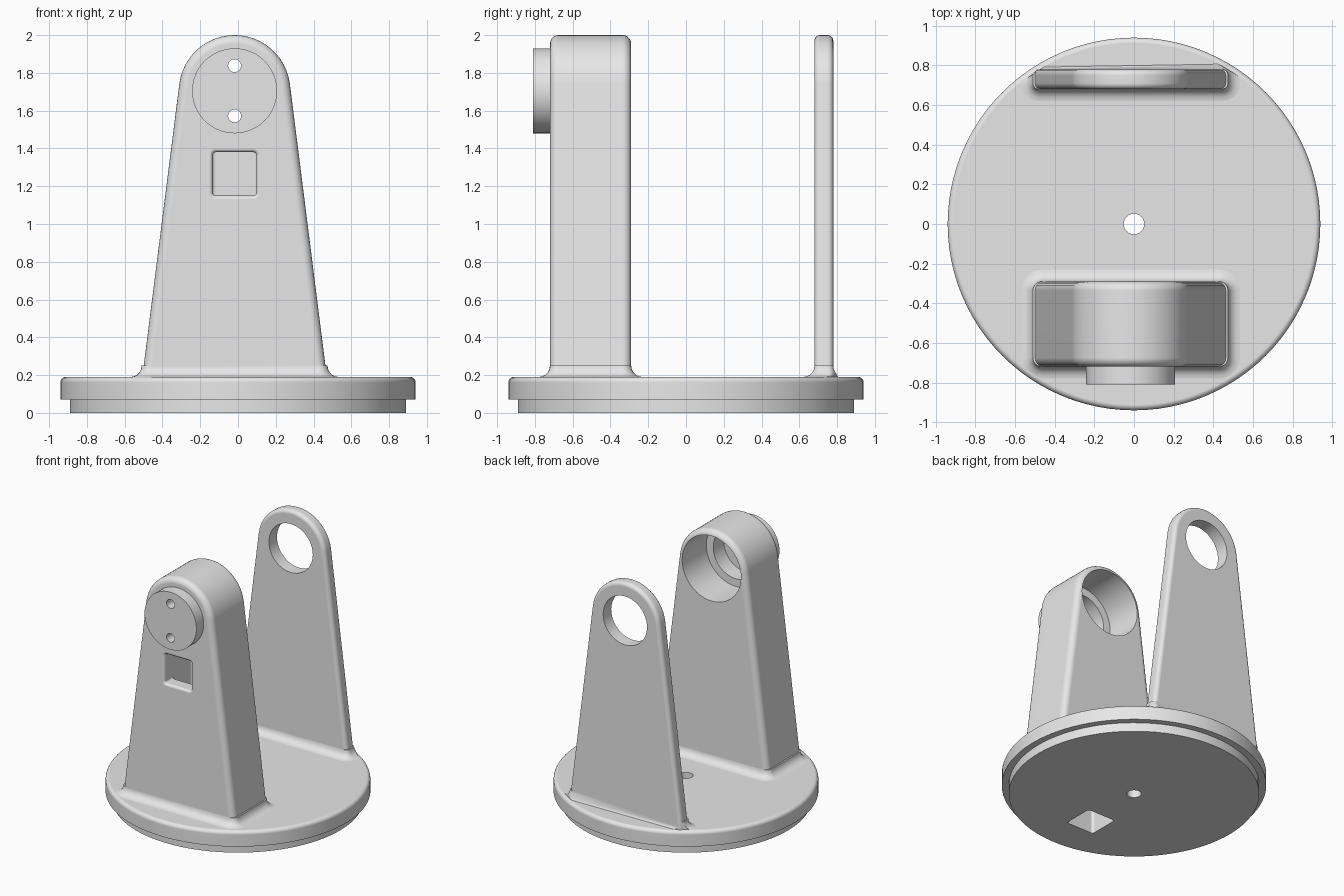
import bpy, bmesh
from math import sin, cos, pi, atan, hypot

cube = bpy.data.objects.get("Cube")
if cube:
    bpy.data.objects.remove(cube, do_unlink=True)

# Main dimensions
CX, CZ = -0.018, 1.705          # centre of the pivot axis
TOP_R, FOOT = 0.295, 0.50       # arched top radius, half width at the foot
DECK, FILLET = 0.19, 0.06       # top of the base, foot fillet radius
EDGE_STEPS = 5

grey = bpy.data.materials.new("plain_grey")
grey.use_nodes = True
grey.diffuse_color = (0.8, 0.8, 0.8, 1)
grey.node_tree.nodes["Principled BSDF"].inputs["Base Color"].default_value = (0.8, 0.8, 0.8, 1)


def loft(name, rings):
    """Closed solid through matching rings of 3D points."""
    bm = bmesh.new()
    loops = [[bm.verts.new(p) for p in ring] for ring in rings]
    n = len(loops[0])
    for a, b in zip(loops, loops[1:]):
        for i in range(n):
            j = (i + 1) % n
            bm.faces.new((a[i], a[j], b[j], b[i]))
    bm.faces.new(loops[0])
    bm.faces.new(loops[-1])
    bmesh.ops.recalc_face_normals(bm, faces=bm.faces)
    mesh = bpy.data.meshes.new(name)
    bm.to_mesh(mesh)
    bm.free()
    mesh.materials.append(grey)
    obj = bpy.data.objects.new(name, mesh)
    bpy.context.collection.objects.link(obj)
    return obj


def flat(points, z):
    return [(x, y, z) for x, y in points]


def upright(points, y):
    return [(x, y, z) for x, z in points]


def circle(cx, cy, r, n=48):
    return [(cx + r * cos(2 * pi * i / n), cy + r * sin(2 * pi * i / n)) for i in range(n)]


def rounded_rect(cx, cy, hx, hy, r, n=5):
    pts = []
    for k, (sx, sy) in enumerate(((1, 1), (-1, 1), (-1, -1), (1, -1))):
        for i in range(n + 1):
            a = (k + i / n) * pi / 2
            pts.append((cx + sx * (hx - r) + r * cos(a), cy + sy * (hy - r) + r * sin(a)))
    return pts


def outline(inset, n=24):
    """Tapered panel with an arched top, shrunk by inset."""
    r, foot = TOP_R - inset, FOOT - inset
    lean = atan((FOOT - TOP_R) / (CZ - DECK))
    arc = [lean + (pi - 2 * lean) * i / n for i in range(n + 1)]
    pts = [(CX + r * cos(a), CZ + r * sin(a)) for a in arc]
    return [(CX + foot, 0.1)] + pts + [(CX - foot, 0.1)]


def boolean(obj, other, operation):
    mod = obj.modifiers.new("cut", 'BOOLEAN')
    mod.operation, mod.object, mod.solver = operation, other, 'EXACT'
    dg = bpy.context.evaluated_depsgraph_get()
    dg.update()
    mesh = bpy.data.meshes.new_from_object(obj.evaluated_get(dg))
    obj.modifiers.clear()
    obj.data = mesh


def bar(name, cx, cz, r, y0, y1):
    return loft(name, [upright(circle(cx, cz, r), y) for y in (y0, y1)])


def support(name, y0, y1, edge):
    """Upright with rounded edges and a filleted foot."""
    steps = [i / EDGE_STEPS * pi / 2 for i in range(EDGE_STEPS + 1)]
    near = [upright(outline(edge * (1 - sin(t))), y0 + edge * (1 - cos(t))) for t in steps]
    far = [upright(outline(edge * (1 - sin(t))), y1 - edge * (1 - cos(t))) for t in reversed(steps)]
    body = loft(name, near + far)

    def foot_ring(grow, z):
        pts = rounded_rect(CX, (y0 + y1) / 2, FOOT - 0.008 + grow, (y1 - y0) / 2 + grow, edge + grow)
        limit = [min(1, 0.912 / hypot(x, y)) for x, y in pts]   # stay on the base
        return flat([(x * s, y * s) for (x, y), s in zip(pts, limit)], z)

    rings = [foot_ring(FILLET, DECK - 0.02)]
    rings += [foot_ring(FILLET * (1 - sin(t)), DECK + FILLET * (1 - cos(t))) for t in steps]
    skirt = loft("foot_fillet", rings)
    boolean(body, skirt, 'UNION')
    bpy.data.objects.remove(skirt, do_unlink=True)
    return body


# Stepped round base with a rounded top rim
rim = 0.028
profile = [(0.89, 0), (0.89, 0.07), (0.94, 0.07)]
for i in range(EDGE_STEPS + 1):
    t = i / EDGE_STEPS * pi / 2
    profile.append((0.94 - rim * (1 - cos(t)), DECK - rim * (1 - sin(t))))
base = loft("round_base", [flat(circle(0, 0, r, 96), z) for r, z in profile])

# Two uprights and the hub on the front one
front_support = support("front_support", -0.72, -0.29, 0.045)
rear_support = support("rear_support", 0.68, 0.78, 0.03)
hub = bar("front_hub", CX, CZ, 0.225, -0.81, -0.70)

# Cutters
centre_hole = loft("centre_hole_cutter", [flat(circle(0, 0, 0.052, 32), z) for z in (-0.1, 0.4)])
shaft = loft("cable_shaft_cutter",
             [flat(rounded_rect(CX, -0.5, 0.12, 0.12, 0.02), z) for z in (-0.1, 1.385)])
lip = 0.02
window_rings = [upright(rounded_rect(CX, 1.265, 0.135, 0.135, 0.035), -0.75)]
for i in range(EDGE_STEPS + 1):
    t = i / EDGE_STEPS * pi / 2
    grow = lip * (1 - sin(t))
    window_rings.append(upright(rounded_rect(CX, 1.265, 0.115 + grow, 0.115 + grow, 0.015 + grow),
                                -0.72 + lip * (1 - cos(t))))
window_rings.append(upright(rounded_rect(CX, 1.265, 0.115, 0.115, 0.015), -0.45))
window = loft("window_cutter", window_rings)
wide_bore = bar("wide_bore_cutter", CX, CZ, 0.255, -0.59, -0.2)
deep_bore = bar("deep_bore_cutter", CX, CZ, 0.195, -0.72, -0.5)
rear_bore = bar("rear_bore_cutter", CX, CZ, 0.19, 0.5, 0.9)
pins = [bar("pin_hole_cutter", CX, CZ + dz, 0.034, -0.9, -0.6) for dz in (0.133, -0.133)]

cuts = {
    base: [centre_hole, shaft],
    front_support: [shaft, window, wide_bore, deep_bore],
    rear_support: [rear_bore],
    hub: [deep_bore] + pins,
}
for part, cutters in cuts.items():
    for cutter in cutters:
        boolean(part, cutter, 'DIFFERENCE')
for cutter in [centre_hole, shaft, window, wide_bore, deep_bore, rear_bore] + pins:
    bpy.data.objects.remove(cutter, do_unlink=True)

# Smooth shading with crisp flats
for part in cuts:
    bpy.ops.object.select_all(action='DESELECT')
    part.select_set(True)
    bpy.context.view_layer.objects.active = part
    bpy.ops.object.shade_smooth_by_angle(angle=0.6)
    weighted = part.modifiers.new("even_flats", 'WEIGHTED_NORMAL')
    weighted.keep_sharp = True
